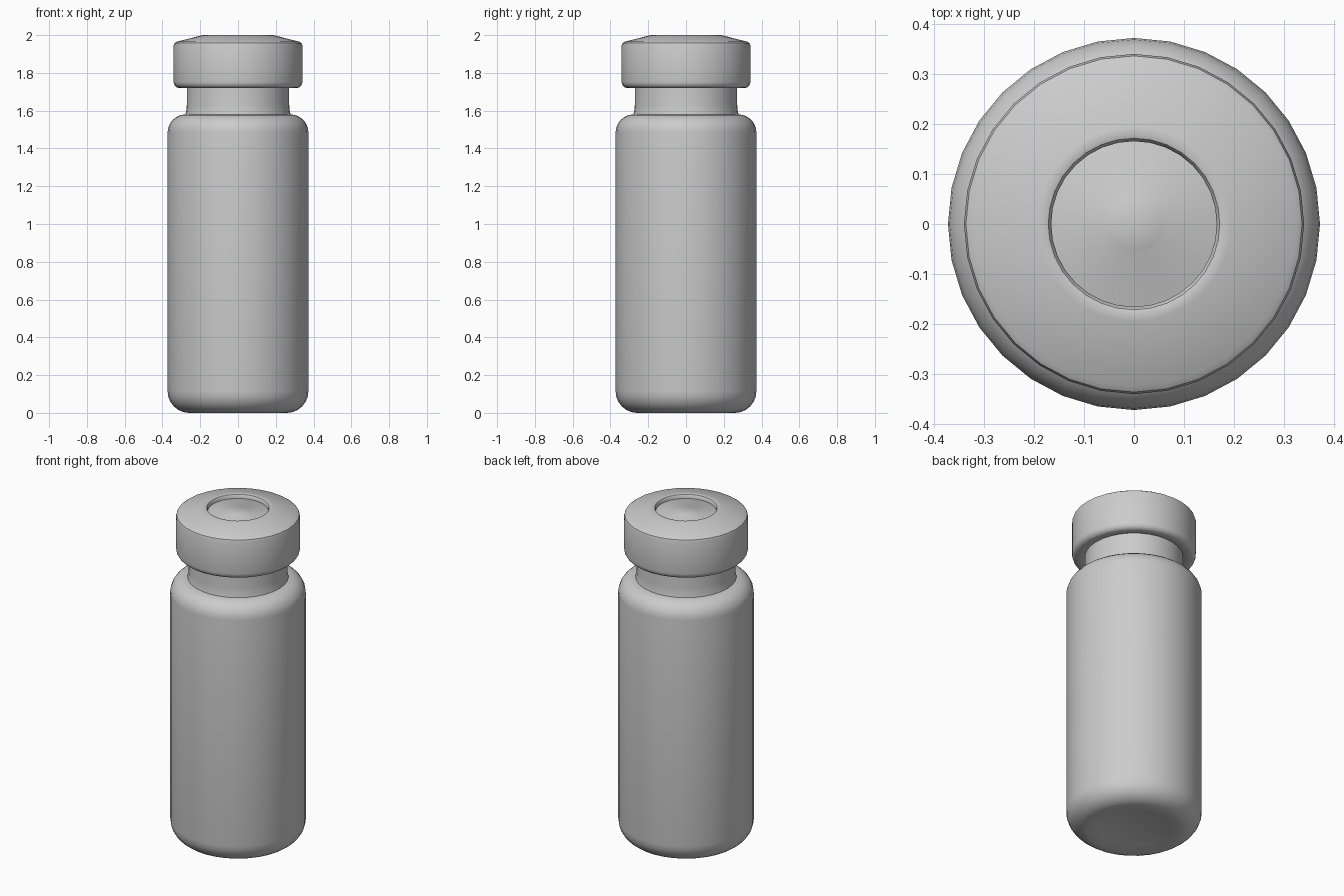
import bpy, bmesh, math

if "Cube" in bpy.data.objects:
    bpy.data.objects.remove(bpy.data.objects["Cube"])

SIDES = 32


def lathe(name, profile, angle=35):
    """Revolve (radius, z) points about z; zero radius makes a pole."""
    bm = bmesh.new()
    rings = []
    for r, z in profile:
        if r == 0:
            rings.append([bm.verts.new((0, 0, z))] * SIDES)
        else:
            rings.append([bm.verts.new((r * math.cos(2 * math.pi * i / SIDES),
                                        r * math.sin(2 * math.pi * i / SIDES), z))
                          for i in range(SIDES)])
    for a, b in zip(rings, rings[1:]):
        for i in range(SIDES):
            j = (i + 1) % SIDES
            bm.faces.new(list(dict.fromkeys((a[i], a[j], b[j], b[i]))))
    bmesh.ops.recalc_face_normals(bm, faces=bm.faces)
    mesh = bpy.data.meshes.new(name)
    bm.to_mesh(mesh)
    bm.free()
    obj = bpy.data.objects.new(name, mesh)
    bpy.context.collection.objects.link(obj)
    bpy.ops.object.select_all(action='DESELECT')
    obj.select_set(True)
    bpy.context.view_layer.objects.active = obj
    bpy.ops.object.shade_smooth_by_angle(angle=math.radians(angle))
    return obj


def fillet(cr, cz, radius, start, end, steps=6):
    """Arc points in the (radius, z) plane, angles in degrees."""
    angles = [math.radians(start + (end - start) * k / steps) for k in range(steps + 1)]
    return [(cr + radius * math.cos(a), cz + radius * math.sin(a)) for a in angles]


# Bottle with slightly domed-in base, rounded shoulder and neck
lathe("bottle",
      [(0, 0.03), (0.12, 0.025), (0.20, 0.01)]
      + fillet(0.258, 0.115, 0.115, -90, 0)
      + fillet(0.278, 1.485, 0.095, 0, 90)
      + [(0.274, 1.60), (0.271, 1.63), (0.271, 1.78), (0, 1.78)])

# Crimped cap with a central opening
lathe("crimp_cap",
      [(0.26, 1.73), (0.285, 1.72)]
      + fillet(0.308, 1.752, 0.033, -80, 0, 4)
      + [(0.341, 1.945), (0.337, 1.957), (0.325, 1.965), (0.195, 1.998),
         (0.182, 2.0), (0.172, 1.997), (0.166, 1.988), (0.166, 1.965)])

# Rubber stopper seen through the opening, with a shallow raised centre
lathe("stopper",
      [(0, 1.75), (0.25, 1.75), (0.25, 1.94), (0.18, 1.975), (0.06, 1.975),
       (0.055, 1.978), (0, 1.978)])
